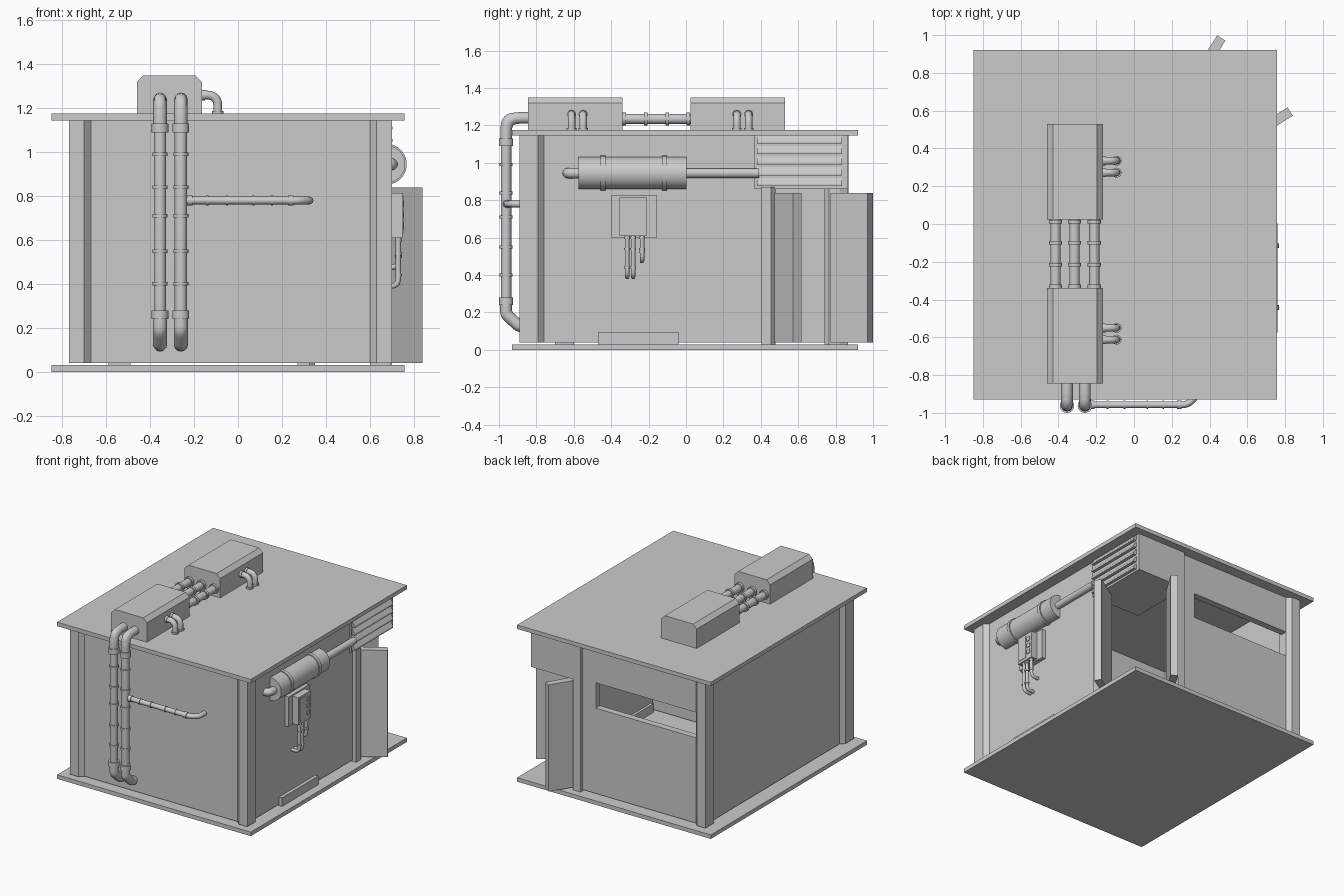
import bpy, math
from mathutils import Vector

if "Cube" in bpy.data.objects:
    bpy.data.objects.remove(bpy.data.objects["Cube"])

smooth = []


def mesh_obj(name, verts, faces):
    me = bpy.data.meshes.new(name)
    me.from_pydata(verts, [], faces)
    ob = bpy.data.objects.new(name, me)
    bpy.context.collection.objects.link(ob)
    return ob


def prism(name, profile, lo, hi, axis='Z'):
    """Extrude a 2D profile along z (profile is x,y) or y (profile is x,z)."""
    area = sum(a[0] * b[1] - b[0] * a[1] for a, b in zip(profile, profile[1:] + profile[:1]))
    if (area < 0) != (axis == 'Y'):
        profile = profile[::-1]
    put = (lambda p, h: (p[0], p[1], h)) if axis == 'Z' else (lambda p, h: (p[0], h, p[1]))
    n = len(profile)
    verts = [put(p, lo) for p in profile] + [put(p, hi) for p in profile]
    faces = [list(range(n))[::-1], list(range(n, 2 * n))]
    faces += [(i, (i + 1) % n, (i + 1) % n + n, i + n) for i in range(n)]
    return mesh_obj(name, verts, faces)


def box(name, x0, x1, y0, y1, z0, z1):
    return prism(name, [(x0, y0), (x1, y0), (x1, y1), (x0, y1)], z0, z1)


def rod(name, a, b, r, sides=24):
    a, b = Vector(a), Vector(b)
    bpy.ops.mesh.primitive_cylinder_add(vertices=sides, radius=r, depth=(b - a).length,
                                        location=(a + b) / 2,
                                        rotation=(b - a).to_track_quat('Z', 'Y').to_euler())
    ob = bpy.context.object
    ob.name = name
    smooth.append(ob)
    return ob


def pipe(name, pts, r, bend):
    """Round tube along a path with rounded corners."""
    pts = [Vector(p) for p in pts]
    path = [pts[0]]
    for p, c, n in zip(pts, pts[1:], pts[2:]):
        a = c + (p - c).normalized() * bend
        b = c + (n - c).normalized() * bend
        for i in range(7):
            t = i / 6
            path.append(a * (1 - t) ** 2 + c * 2 * t * (1 - t) + b * t * t)
    path.append(pts[-1])
    cu = bpy.data.curves.new(name, 'CURVE')
    cu.dimensions = '3D'
    cu.bevel_depth, cu.bevel_resolution, cu.use_fill_caps = r, 4, True
    sp = cu.splines.new('POLY')
    sp.points.add(len(path) - 1)
    for q, p in zip(sp.points, path):
        q.co = (*p, 1)
    ob = bpy.data.objects.new(name, cu)
    bpy.context.collection.objects.link(ob)
    bpy.ops.object.select_all(action='DESELECT')
    ob.select_set(True)
    bpy.context.view_layer.objects.active = ob
    bpy.ops.object.convert(target='MESH')
    smooth.append(bpy.context.object)


# base and roof slabs
box('base_slab', -.85, .757, -.93, .92, 0, .03)
box('roof_slab', -.85, .757, -.93, .92, 1.145, 1.175)
box('foot', -.59, -.49, -.70, -.60, .03, .04)

# hollow shell walls, set back from the corner pillars
Z0, Z1 = .04, 1.145
box('front_wall', -.72, .65, -.86, -.81, Z0, Z1)
box('left_wall', -.74, -.69, -.82, .80, Z0, Z1)
box('right_wall', .62, .67, -.82, .42, Z0, Z1)
box('inner_partition', -.70, .63, -.52, -.49, Z0, Z1)
# back wall around the window slot
box('back_wall_lower', -.70, .30, .79, .84, Z0, .68)
box('back_wall_upper', -.70, .30, .79, .84, .87, Z1)
box('back_wall_side', .16, .30, .79, .84, .68, .87)

# chamfered corner pillars
PILLAR = [(0, 0), (.07, 0), (.10, .03), (.10, .10), (.07, .13), (.03, .13), (0, .10)]
for cx, cy, sx, sy, name in ((-.77, -.89, 1, 1, 'front_left'), (.70, -.89, -1, 1, 'front_right'),
                             (-.77, .87, 1, -1, 'back_left')):
    prism(name + '_pillar', [(cx + sx * u, cy + sy * v) for u, v in PILLAR], Z0, Z1)

# doorway posts and the head block over the open corner
prism('door_post_right', [(.625, .40), (.70, .40), (.70, .455), (.675, .478), (.625, .478)], .03, .87)
prism('door_post_back', [(.27, .74), (.325, .74), (.35, .765), (.35, .82), (.33, .865), (.27, .865)], .03, .87)
box('corner_head_block', .27, .68, .365, .865, .86, Z1)
for i in range(5):
    z = .875 + i * .057
    prism('louver_slat', [(.67, z + .045), (.68, z + .045), (.703, z + .012), (.703, z), (.67, z)],
          .38, .835, 'Y')

# open door leaves, mirrored about the corner diagonal
for name, tip, d in (('door_leaf_right', (.827, .595), (.85, .53)),
                     ('door_leaf_back', (.462, .985), (.53, .85))):
    tip, d = Vector(tip), Vector(d).normalized()
    n = Vector((-d.y, d.x)) * .026
    hinge = tip - d * .235
    prism(name, [tuple(p) for p in (hinge - n, tip - n, tip + n, hinge + n)], .04, .84)

# rooftop units with bevelled top edges
UNIT = [(-.46, 1.17), (-.165, 1.17), (-.165, 1.32), (-.195, 1.35), (-.43, 1.35), (-.46, 1.32)]
for y0, y1 in ((-.845, -.34), (.025, .53)):
    prism('roof_unit', UNIT, y0, y1, 'Y')

# pipes linking the two units
for x in (-.415, -.315, -.21):
    rod('link_pipe', (x, -.35, 1.235), (x, .035, 1.235), .027)
    for y in (-.33, -.215, -.10, .012):
        rod('link_ring', (x, y - .009, 1.235), (x, y + .009, 1.235), .035)

# small bent pipes from units down to the roof
for y in (.335, .272, -.55, -.612):
    pipe('unit_drain', [(-.18, y, 1.26), (-.092, y, 1.26), (-.092, y, 1.17)], .02, .05)
    rod('drain_flange', (-.092, y, 1.174), (-.092, y, 1.187), .026)
    rod('drain_collar', (-.166, y, 1.26), (-.15, y, 1.26), .024)

# twin front downpipes
for x in (-.355, -.26):
    pipe('downpipe', [(x, -.83, 1.24), (x, -.962, 1.24), (x, -.962, .19), (x, -.89, .125), (x, -.85, .125)],
         .028, .045)
    for z in (1.11, .26):
        rod('downpipe_collar', (x, -.962, z - .02), (x, -.962, z + .02), .038)
    for z in (.99, .84, .71, .55, .40):
        rod('downpipe_ring', (x, -.962, z - .008), (x, -.962, z + .008), .034)
    pipe('downpipe_elbow', [(x, -.962, .25), (x, -.962, .19), (x, -.89, .125), (x, -.87, .125)], .032, .018)
    pipe('downpipe_top_elbow', [(x, -.84, 1.24), (x, -.962, 1.24), (x, -.962, 1.13)], .031, .07)

# branch pipe across the front
pipe('branch_pipe', [(-.26, -.957, .78), (.28, -.957, .78), (.325, -.92, .78), (.325, -.85, .78)], .018, .025)
for x, w, r in ((-.22, .012, .023), (-.14, .005, .022), (-.05, .005, .022), (.07, .005, .022),
                (.155, .005, .022), (.24, .012, .023)):
    rod('branch_ring', (x - w, -.957, .78), (x + w, -.957, .78), r)

# horizontal tank on the right wall
TX, TZ = .675, .945
rod('tank', (TX, -.575, TZ), (TX, .003, TZ), .086, 40)
for y in (-.443, -.115):
    rod('tank_band', (TX, y - .013, TZ), (TX, y + .013, TZ), .093, 40)
rod('tank_outlet', (.69, 0, TZ), (.69, .39, TZ), .026)
pipe('tank_inlet', [(.70, -.56, TZ), (.70, -.632, TZ), (.65, -.632, TZ)], .028, .03)

# control panel with conduits
box('panel_plate', .66, .70, -.40, -.155, .60, .825)
box('panel_box', .70, .75, -.355, -.21, .61, .815)
box('panel_hatch', .745, .754, -.345, -.27, .63, .80)
for i in range(3):
    box('panel_button', .745, .756, -.255, -.225, .65 + i * .05, .68 + i * .05)
for y, z in ((-.315, .39), (-.283, .39), (-.235, .475)):
    pipe('conduit', [(.73, y, .62), (.73, y, z), (.66, y, z)], .012, .035)
    for zr in (.60, .54, z + .05):
        rod('conduit_ring', (.73, y, zr - .006), (.73, y, zr + .006), .016, 16)

# low vent box through the right wall
box('low_vent', .60, .695, -.47, -.04, .03, .095)

# smooth shading on the round parts
bpy.ops.object.select_all(action='DESELECT')
for ob in smooth:
    ob.select_set(True)
bpy.context.view_layer.objects.active = smooth[0]
bpy.ops.object.shade_smooth_by_angle(angle=math.radians(35))
